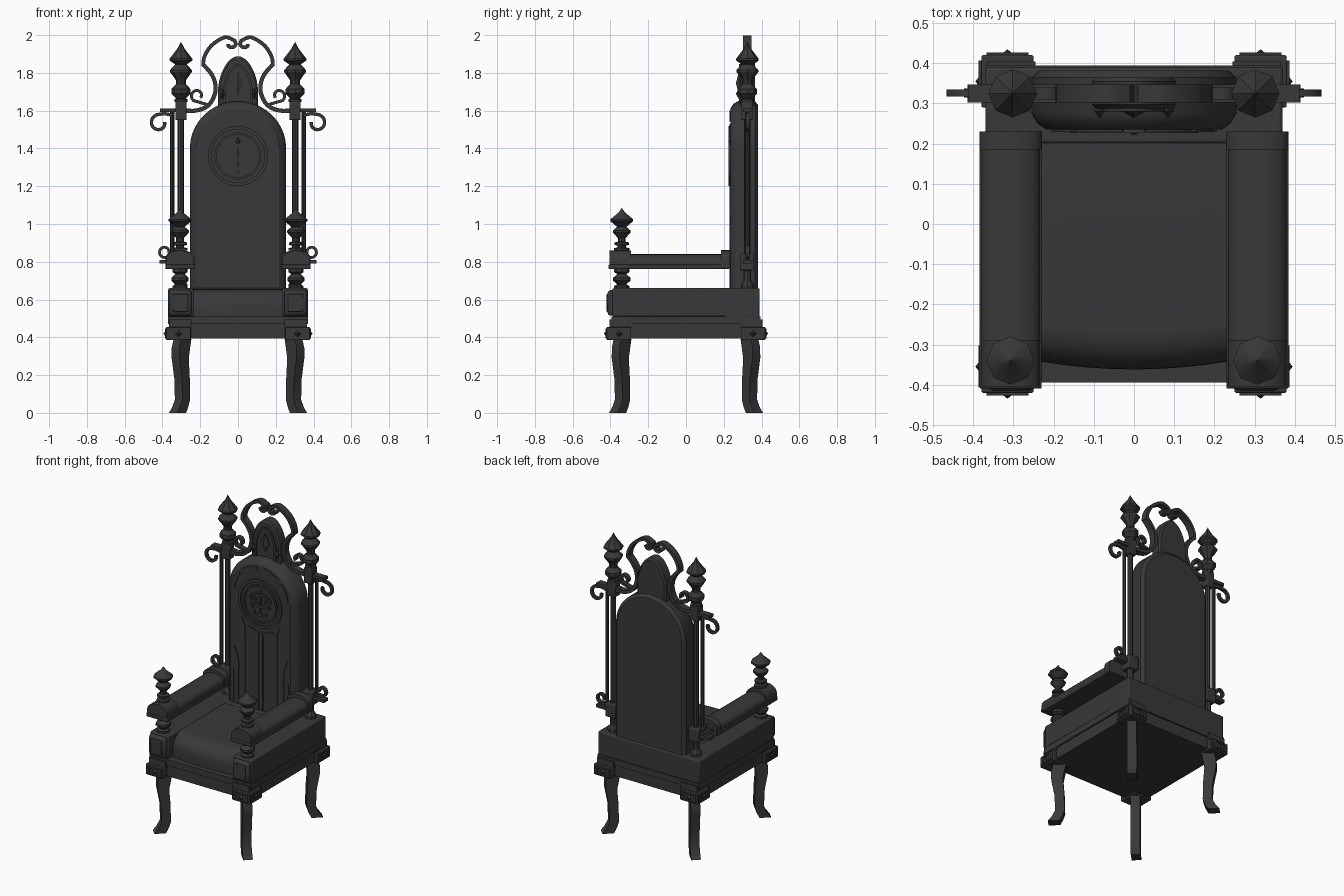
import bpy, bmesh
from math import sin, cos, pi, radians
from mathutils import Vector

if "Cube" in bpy.data.objects:
    bpy.data.objects.remove(bpy.data.objects["Cube"])

mat = bpy.data.materials.new("charcoal")
mat.use_nodes = True
charcoal = (0.04, 0.04, 0.04, 1)
mat.diffuse_color = charcoal
mat.node_tree.nodes["Principled BSDF"].inputs["Base Color"].default_value = charcoal


def loft(name, rings, closed=False, bevel=0, segments=2):
    """Skin a list of equal point rings; cap the ends unless closed."""
    bm = bmesh.new()
    rows = [[bm.verts.new(p) for p in r] for r in rings]
    n = len(rows[0])
    for a, b in zip(rows, rows[1:] + (rows[:1] if closed else [])):
        for i in range(n):
            j = (i + 1) % n
            bm.faces.new((a[i], a[j], b[j], b[i]))
    if not closed:
        bm.faces.new(rows[0])
        bm.faces.new(rows[-1])
    bmesh.ops.remove_doubles(bm, verts=bm.verts, dist=0.0001)
    bmesh.ops.recalc_face_normals(bm, faces=bm.faces)
    me = bpy.data.meshes.new(name)
    bm.to_mesh(me)
    bm.free()
    me.materials.append(mat)
    ob = bpy.data.objects.new(name, me)
    bpy.context.collection.objects.link(ob)
    if bevel:
        m = ob.modifiers.new("Bevel", "BEVEL")
        m.width, m.segments = bevel, segments
    bpy.ops.object.select_all(action="DESELECT")
    ob.select_set(True)
    bpy.context.view_layer.objects.active = ob
    bpy.ops.object.shade_smooth_by_angle(angle=radians(32))
    return ob


def box(name, x0, x1, y0, y1, z0, z1, bevel=0):
    ring = lambda z: [(x0, y0, z), (x1, y0, z), (x1, y1, z), (x0, y1, z)]
    return loft(name, [ring(z0), ring(z1)], bevel=bevel)


def turned(name, x, y, profile, sides=8):
    """Turned part from (radius, height) pairs."""
    return loft(name, [[(x + r * cos(2 * pi * i / sides), y + r * sin(2 * pi * i / sides), z)
                        for i in range(sides)] for r, z in profile])


def strip(name, path, width, y0, y1, closed=False):
    """Flat band following an (x, z) path, y0..y1 deep."""
    pts = [Vector(p) for p in path]
    rings, n = [], len(pts)
    for i, p in enumerate(pts):
        a = pts[i - 1] if closed or i else p
        b = pts[(i + 1) % n] if closed or i < n - 1 else p
        t = (b - a).normalized() * width / 2
        rings.append([(p.x - t.y * s, y, p.y + t.x * s)
                      for s, y in ((1, y0), (1, y1), (-1, y1), (-1, y0))])
    return loft(name, rings, closed)


def arc(cx, cz, r0, r1, a0, a1, n=14):
    """Arc or spiral in the x-z plane, angles in degrees."""
    out = []
    for i in range(n + 1):
        f = i / n
        a, r = radians(a0 + (a1 - a0) * f), r0 + (r1 - r0) * f
        out.append((cx + r * cos(a), cz + r * sin(a)))
    return out


def smooth(points, steps=5):
    """Catmull-Rom path through a few points."""
    p = [Vector(q) for q in points]
    p = [p[0] * 2 - p[1]] + p + [p[-1] * 2 - p[-2]]
    out = []
    for a, b, c, d in zip(p, p[1:], p[2:], p[3:]):
        for k in range(steps):
            t = k / steps
            out.append((b * 2 + (c - a) * t + (a * 2 - b * 5 + c * 4 - d) * t * t
                        + (b * 3 - a - c * 3 + d) * t ** 3) / 2)
    return out + [p[-2]]


def flip(path, s):
    return [(q[0] * s, q[1]) for q in path]


def arch(y, w, bottom, spring, rise, power=1.0):
    """Arched outline at depth y."""
    top = [(w * cos(pi * i / 20), y, spring + rise * sin(pi * i / 20) ** power) for i in range(21)]
    return [(-w, y, bottom), (w, y, bottom)] + top


# Base frame and seat box
box("apron", -0.36, 0.36, -0.385, 0.385, 0.395, 0.47)
box("apron_ledge", -0.37, 0.37, -0.395, 0.395, 0.47, 0.51)
box("seat_back_block", -0.37, 0.37, 0.2, 0.39, 0.505, 0.66, 0.008)

# Rounded seat cushion, its front bowed outwards
sections = []
for i in range(9):
    x = -0.235 + 0.47 * i / 8
    front = -0.362 + 0.02 * (x / 0.235) ** 2
    curve = [(x, front + 0.1 - 0.1 * cos(a), 0.56 + 0.095 * sin(a))
             for a in [pi / 2 * k / 8 for k in range(9)]]
    sections.append([(x, front, 0.505)] + curve + [(x, 0.25, 0.655), (x, 0.25, 0.505)])
loft("seat_cushion", sections)


def armrest_slice(y, w, z0, side, rise):
    cap = [(0.307 + w * cos(pi * i / 10), y, side + rise * sin(pi * i / 10)) for i in range(11)]
    return [(0.307 - w, y, z0), (0.307 + w, y, z0)] + cap


small_finial = [(0.04, 0.86), (0.04, 0.872), (0.022, 0.876), (0.022, 0.885), (0.038, 0.89), (0.038, 0.902),
                (0.02, 0.907), (0.02, 0.925), (0.047, 0.955), (0.047, 0.965), (0.025, 0.985),
                (0.06, 1.015), (0.06, 1.025), (0.018, 1.06), (0, 1.085)]
arm_post = [(0.04, 0.655), (0.04, 0.672), (0.024, 0.68), (0.046, 0.7), (0.046, 0.715), (0.024, 0.735),
            (0.04, 0.745), (0.04, 0.77)]
tall_finial = [(0.035, 1.645), (0.035, 1.66), (0.026, 1.665), (0.05, 1.69), (0.05, 1.715), (0.026, 1.74),
               (0.026, 1.76), (0.036, 1.775), (0.058, 1.805), (0.058, 1.815), (0.03, 1.845),
               (0.06, 1.865), (0.06, 1.875), (0.018, 1.93), (0, 1.965)]
leg_path = [(-0.012, 0.39, 0.075), (-0.004, 0.345, 0.08), (0.0, 0.29, 0.07), (-0.01, 0.18, 0.058),
            (-0.012, 0.07, 0.056), (0.0, 0.03, 0.062), (0.014, 0.0, 0.07)]

for s, side in ((1, "left"), (-1, "right")):
    X = lambda a, b: (min(a * s, b * s), max(a * s, b * s))
    # Seat sides with padded front ends
    box(side + "_seat_side", *X(0.235, 0.37), -0.39, 0.39, 0.51, 0.66, 0.008)
    box(side + "_seat_front_pad", *X(0.245, 0.365), -0.415, -0.37, 0.515, 0.65, 0.015)
    box(side + "_seat_front_inset", *X(0.265, 0.345), -0.42, -0.41, 0.535, 0.63, 0.004)

    for t, end in ((-1, "front"), (1, "back")):
        name = side + "_" + end
        Y = lambda a, b: (min(a * t, b * t), max(a * t, b * t))
        # Corner blocks with raised frames and studs
        box(name + "_corner_block", *X(0.25, 0.38), *Y(0.29, 0.42), 0.385, 0.455, 0.004)
        box(name + "_corner_ledge", *X(0.245, 0.365), *Y(0.285, 0.405), 0.455, 0.495)
        for k, (u, v) in enumerate(((0, 1), (1, 0))):
            cx, cy = s * (0.315 if v else 0.379), t * (0.419 if v else 0.355)
            frame = [(-0.052, -0.026), (0.052, -0.026), (0.052, 0.026), (-0.052, 0.026)]
            rings = []
            for scale, out in ((1, 0), (1, 0.008), (0.65, 0.008), (0.65, 0)):
                rings.append([(cx + v * a * scale + u * s * out, cy + u * a * scale + v * t * out,
                               0.42 + b * scale) for a, b in frame])
            loft(name + "_block_frame", rings, closed=True)
            rings = []
            for r, out in ((0.02, 0), (0, 0.016)):
                rings.append([(cx + v * a * r + u * s * out, cy + u * a * r + v * t * out, 0.42 + b * r)
                              for a, b in ((1, 0), (0, 1), (-1, 0), (0, -1))])
            loft(name + "_stud", rings)
        # Curved legs set on the diagonal
        out, across = Vector((s, t, 0)).normalized(), Vector((-s, t, 0)).normalized()
        rings = []
        for shift, z, depth in leg_path:
            c = Vector((s * (0.306 + shift), t * (0.348 + shift), z))
            rings.append([c + out * a * depth / 2 + across * b * 0.029
                          for a, b in ((1, 1), (-1, 1), (-1, -1), (1, -1))])
        loft(name + "_leg", rings)

    # Armrest with end caps, post and finial
    for part, y0, y1, w, z0, z1, rise in (("pad", -0.3, 0.2, 0.073, 0.77, 0.8, 0.04),
                                          ("front_cap", -0.405, -0.29, 0.073, 0.775, 0.81, 0.05),
                                          ("back_cap", 0.185, 0.23, 0.078, 0.765, 0.82, 0.042)):
        ob = loft(side + "_armrest_" + part, [armrest_slice(y, w, z0, z1, rise) for y in (y0, y1)])
        ob.scale.x = s
    box(side + "_armrest_base", *X(0.23, 0.384), -0.41, 0.23, 0.762, 0.785, 0.004)
    turned(side + "_armrest_post", s * 0.307, -0.34, arm_post)
    turned(side + "_armrest_finial", s * 0.307, -0.34, small_finial)

    # Back posts, their blocks and finial
    turned(side + "_back_post", s * 0.302, 0.325, [(0.017, 0.64), (0.017, 1.6)])
    turned(side + "_outer_rod", s * 0.348, 0.325, [(0.011, 0.79), (0.011, 1.6)])
    box(side + "_lower_block", *X(0.265, 0.34), 0.285, 0.36, 0.755, 0.845, 0.006)
    box(side + "_upper_block", *X(0.272, 0.332), 0.293, 0.353, 1.55, 1.65, 0.006)
    turned(side + "_back_post_foot", s * 0.302, 0.325, [(0.035, 0.655), (0.035, 0.68), (0.02, 0.7), (0.02, 0.76)])
    turned(side + "_back_finial", s * 0.302, 0.325, tall_finial)

    # Side brackets and scrolls
    box(side + "_upper_bracket", *X(0.25, 0.412), 0.303, 0.347, 1.592, 1.612)
    box(side + "_lower_bracket", *X(0.25, 0.415), 0.303, 0.347, 0.79, 0.81)
    strip(side + "_upper_scroll", flip([(0.34, 1.575), (0.39, 1.585)] + arc(0.418, 1.535, 0.046, 0.03, 95, -190), s),
          0.018, 0.317, 0.335)
    strip(side + "_lower_scroll", flip([(0.34, 0.825), (0.375, 0.822)] + arc(0.388, 0.852, 0.03, 0.022, -90, 200), s),
          0.015, 0.315, 0.337)

    # Crest scrollwork
    crest = arc(0.04, 1.957, 0.014, 0.03, -20, -170, 8) + smooth(
        [(0.018, 1.972), (0.07, 1.988), (0.14, 1.945), (0.178, 1.885), (0.185, 1.835)])
    strip(side + "_crest_upper", flip(crest, s), 0.02, 0.303, 0.347)
    lower = smooth([(0.185, 1.845), (0.145, 1.8), (0.122, 1.75), (0.122, 1.69),
                    (0.155, 1.63), (0.21, 1.603), (0.28, 1.597)])
    strip(side + "_crest_lower", flip(lower, s), 0.022, 0.303, 0.347)
    curl = [(0.16, 1.632)] + arc(0.215, 1.68, 0.034, 0.02, -50, 215)
    strip(side + "_crest_curl", flip(curl, s), 0.016, 0.31, 0.34)

    # Raised panelling on the backrest
    for path, w in (([(0.118, 0.66), (0.118, 1.19), (0.14, 1.235)], 0.014), ([(0.015, 0.66), (0.015, 1.16)], 0.01),
                    ([(0.165, 0.66), (0.165, 0.95), (0.19, 1.03)], 0.014),
                    ([(0.2, 0.66), (0.2, 0.88)], 0.014), (arc(0, 1.4, 0.195, 0.195, 5, 40), 0.016),
                    (arc(0, 1.4, 0.195, 0.195, 50, 82), 0.016),
                    (arc(0, 1.36, 0.19, 0.19, -60, -88), 0.012)):
        strip(side + "_back_moulding", flip(path, s), w, 0.229, 0.24)

    # Leaf ornament in the medallion
    for path in (arc(0.03, 1.4, 0.03, 0.012, 180, -100), arc(0.05, 1.345, 0.035, 0.012, 200, -80),
                 arc(0.03, 1.3, 0.028, 0.01, 170, 400), smooth([(0, 1.34), (0.04, 1.35), (0.075, 1.39), (0.06, 1.41)])):
        strip(side + "_leaf", flip(path, s), 0.012, 0.228, 0.24)

# Arched backrest with chamfered edges
loft("backrest", [arch(y, w, 0.65, 1.4, r) for y, w, r in
                  ((0.235, 0.218, 0.212), (0.25, 0.24, 0.235), (0.275, 0.255, 0.25),
                   (0.365, 0.255, 0.25), (0.382, 0.235, 0.23))])

# Round medallion
for r, w in ((0.15, 0.018), (0.118, 0.012)):
    strip("medallion_ring", arc(0, 1.36, r, r, 0, 351, 39), w, 0.226, 0.24, closed=True)
strip("leaf_stem", [(0, 1.275), (0, 1.43)], 0.012, 0.227, 0.24)
turned("leaf_bud", 0, 0.234, [(0, 1.415), (0.013, 1.435), (0, 1.46)], 6)

# Pointed crest niche with diamond studs
loft("crest_niche", [arch(y, w, 1.58, 1.72, h, 1.3) for y, w, h in
                     ((0.288, 0.095, 0.155), (0.297, 0.105, 0.168), (0.355, 0.105, 0.168), (0.365, 0.095, 0.155))])
rim = [(p[0], p[2]) for p in arch(0, 0.07, 1.63, 1.72, 0.12, 1.3)[1:]] + [(-0.07, 1.63)]
strip("niche_rim", rim, 0.014, 0.28, 0.292)
for x, z, w, h in ((0, 1.745, 0.03, 0.06), (0.085, 1.69, 0.014, 0.03), (-0.085, 1.69, 0.014, 0.03)):
    loft("niche_diamond", [[(x + a * w * k, y, z + b * h * k) for a, b in ((1, 0), (0, 1), (-1, 0), (0, -1))]
                           for y, k in ((0.29, 1), (0.28, 1), (0.264, 0))])
